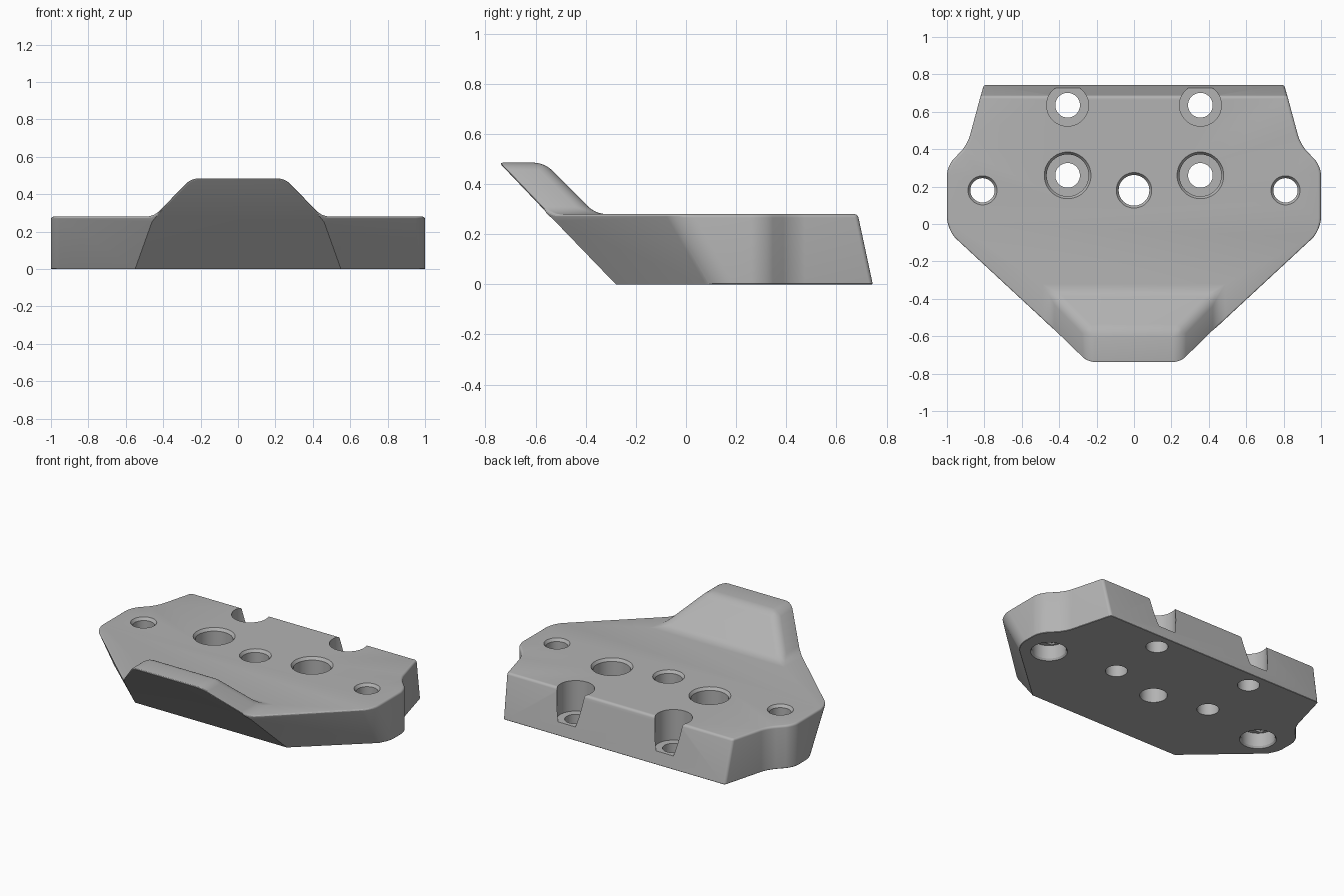
import bpy, bmesh, math

cube = bpy.data.objects.get("Cube")
if cube:
    bpy.data.objects.remove(cube, do_unlink=True)

grey = bpy.data.materials.new("plain grey")
grey.use_nodes = True
COLOR = (0.45, 0.45, 0.45, 1)
grey.diffuse_color = COLOR
grey.node_tree.nodes["Principled BSDF"].inputs["Base Color"].default_value = COLOR

TOP, PEAK = 0.28, 0.485
FAR = 0.003  # overshoot of cutters


def make_object(name, bm):
    bmesh.ops.recalc_face_normals(bm, faces=bm.faces[:])
    mesh = bpy.data.meshes.new(name)
    bm.to_mesh(mesh)
    bm.free()
    mesh.materials.append(grey)
    ob = bpy.data.objects.new(name, mesh)
    bpy.context.collection.objects.link(ob)
    return ob


def bevel(bm, edges, size, segments):
    bmesh.ops.bevel(bm, geom=edges, offset=size, offset_type='OFFSET', segments=segments,
                    profile=0.5, affect='EDGES', clamp_overlap=True)
    bm.normal_update()


# Plate outline, right half from front to back: bottom xy, top xy, corner rounding
corners = [
    ((0.55, -0.28), (0.45, -0.55), 0),
    ((1.0, 0.12), (1.0, -0.04), 0.06),
    ((1.0, 0.31), (1.0, 0.31), 0.05),
    ((0.89, 0.425), (0.89, 0.425), 0.05),
    ((0.803, 0.745), (0.82, 0.685), 0.015),
]
loop = corners + [((-b[0], b[1]), (-t[0], t[1]), r) for b, t, r in reversed(corners)]
bm = bmesh.new()
low = [bm.verts.new((*b, 0)) for b, t, r in loop]
high = [bm.verts.new((*t, TOP)) for b, t, r in loop]
bm.faces.new(low)

# Raised front lip with sloping sides
base = [bm.verts.new((s * 0.45, -0.36, TOP)) for s in (1, -1)]
back = [bm.verts.new((s * 0.25, -0.565, PEAK)) for s in (1, -1)]
tip = [bm.verts.new((s * 0.25, -0.745, PEAK)) for s in (1, -1)]
bm.faces.new(high + [base[1], base[0]])
for i in range(len(loop) - 1):
    bm.faces.new((low[i], low[i + 1], high[i + 1], high[i]))
bm.faces.new((low[-1], low[0], high[0], tip[0], tip[1], high[-1]))
bm.faces.new((back[0], back[1], tip[1], tip[0]))
bm.faces.new((base[0], base[1], back[1], back[0]))
bm.faces.new((high[0], base[0], back[0], tip[0]))
bm.faces.new((high[-1], base[1], back[1], tip[1]))
bmesh.ops.recalc_face_normals(bm, faces=bm.faces[:])

# Round the upright corners
for size in sorted({r for b, t, r in corners if r}):
    points = [b for b, t, r in loop if r == size]
    picked = [e for e in bm.edges if abs(e.verts[0].co.z - e.verts[1].co.z) > 0.2 and any(
        abs(v.co.z) < 1e-4 and math.dist(v.co.xy, p) < 1e-3 for v in e.verts for p in points)]
    bevel(bm, picked, size, 6)

# Blend the lip into the plate
lip = [e for e in bm.edges if len(e.link_faces) == 2
       and all(f.normal.z > 0.5 for f in e.link_faces) and e.calc_face_angle(0) > 0.3]
bevel(bm, lip, 0.04, 6)

# Soften the upper rim, chamfer the lower rim behind the slopes
rim = [e for e in bm.edges if max(f.normal.z for f in e.link_faces) > 0.5
       and -0.95 < min(f.normal.z for f in e.link_faces) < 0.3]
bevel(bm, rim, 0.018, 4)
foot = [e for e in bm.edges if all(abs(v.co.z) < 1e-4 and v.co.y > 0.1 for v in e.verts)]
bevel(bm, foot, 0.012, 1)
plate = make_object("mounting_plate", bm)


def turned_cutter(name, x, y, profile, sides=48):
    """Closed turned solid from (radius, height) pairs, bottom to top."""
    bm = bmesh.new()
    rings = [[bm.verts.new((x + r * math.cos(math.tau * i / sides),
                            y + r * math.sin(math.tau * i / sides), z))
              for i in range(sides)] for r, z in profile]
    for a, b in zip(rings, rings[1:]):
        for i in range(sides):
            j = (i + 1) % sides
            bm.faces.new((a[i], a[j], b[j], b[i]))
    bm.faces.new(rings[0])
    bm.faces.new(rings[-1])
    return make_object(name, bm)


def slot_cutter(name, x, y, sx, sy, z0, z1):
    bm = bmesh.new()
    bmesh.ops.create_cube(bm, size=1)
    bmesh.ops.scale(bm, vec=(sx, sy, z1 - z0), verts=bm.verts[:])
    bmesh.ops.translate(bm, vec=(x, y, (z0 + z1) / 2), verts=bm.verts[:])
    return make_object(name, bm)


# Holes: plain centre, deep bolt seats, open rear seats, side holes with seats below
mouth = TOP + FAR
cutters = [turned_cutter("centre_hole", 0, 0.18,
                         [(0.082, -0.05), (0.082, 0.262), (0.097, mouth), (0.097, 0.4)])]
for s in (1, -1):
    cutters += [
        turned_cutter("bolt_hole", s * 0.355, 0.26,
                      [(0.066, -0.05), (0.066, 0.09), (0.112, 0.09), (0.112, 0.262),
                       (0.127, mouth), (0.127, 0.4)]),
        turned_cutter("rear_bolt_hole", s * 0.355, 0.635,
                      [(0.066, -0.05), (0.066, 0.08), (0.112, 0.08), (0.112, 0.4)]),
        turned_cutter("side_hole", s * 0.81, 0.18,
                      [(0.112, -0.05), (0.112, -FAR), (0.102, 0.012), (0.102, 0.1),
                       (0.065, 0.1), (0.065, 0.262), (0.08, mouth), (0.08, 0.4)]),
        slot_cutter("seat_slot", s * 0.81, 0.18, 0.15, 0.125, 0.08, 0.115),
    ]
for c in cutters:
    c.hide_render = True
    mod = plate.modifiers.new(c.name, 'BOOLEAN')
    mod.operation, mod.solver, mod.object = 'DIFFERENCE', 'EXACT', c

# Bake the cuts and drop the cutters
deps = bpy.context.evaluated_depsgraph_get()
plate.data = bpy.data.meshes.new_from_object(plate.evaluated_get(deps))
plate.modifiers.clear()
for c in cutters:
    bpy.data.objects.remove(c, do_unlink=True)

bpy.ops.object.select_all(action='DESELECT')
bpy.context.view_layer.objects.active = plate
plate.select_set(True)
bpy.ops.object.shade_smooth_by_angle(angle=math.radians(25))
